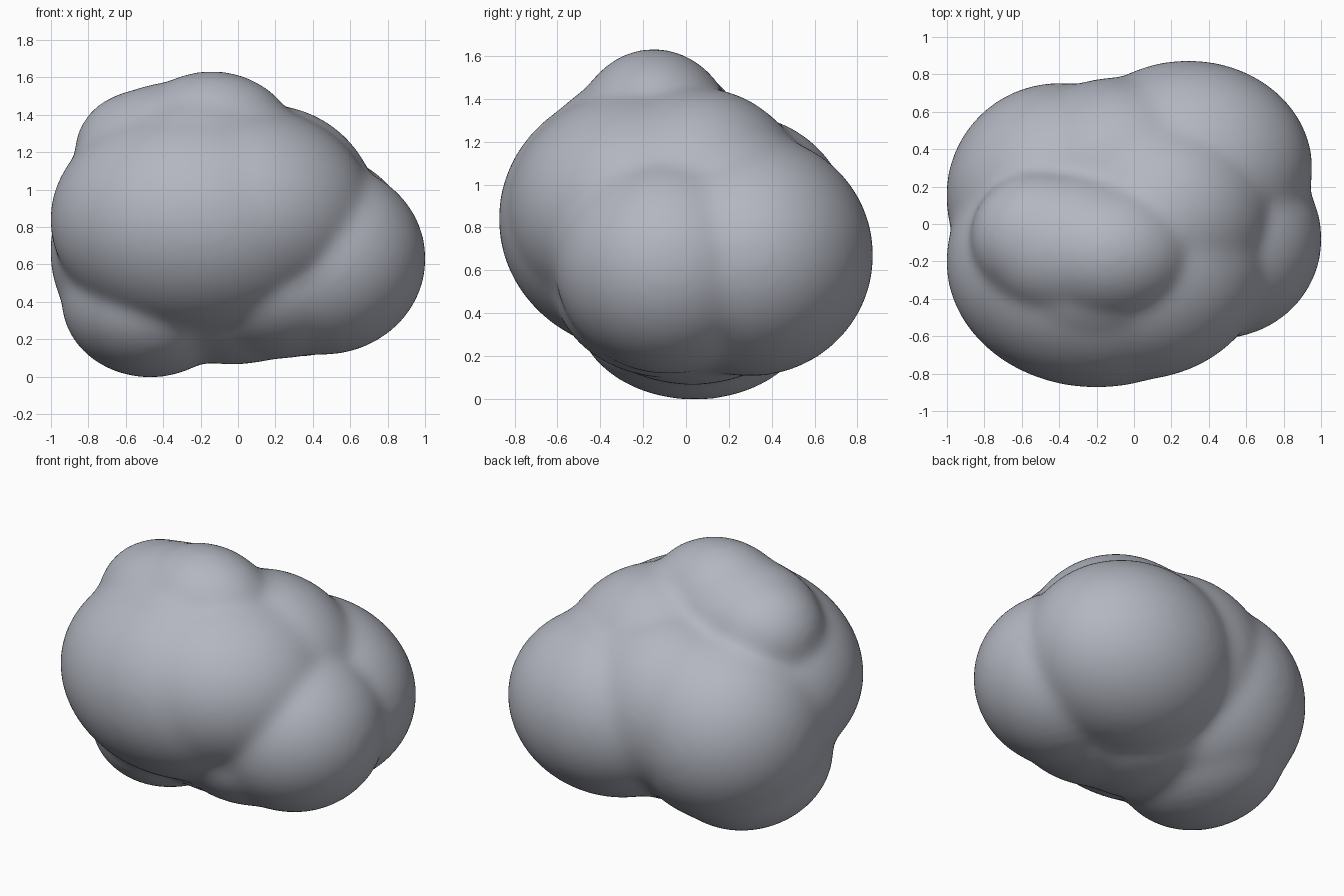
import bpy
import bmesh
from mathutils import Matrix

# Remove the default cube
cube = bpy.data.objects.get("Cube")
if cube:
    bpy.data.objects.remove(cube, do_unlink=True)

# Soft grey-blue colour
GREY = (0.45, 0.47, 0.53, 1.0)
mat = bpy.data.materials.new("stone_grey")
mat.use_nodes = True
mat.diffuse_color = GREY
bsdf = mat.node_tree.nodes["Principled BSDF"]
bsdf.inputs["Base Color"].default_value = GREY
bsdf.inputs["Roughness"].default_value = 0.6

# Rounded lobes: centre, radii
LOBES = [
    ((-0.20, -0.20, 0.84), (0.80, 0.67, 0.62)),   # front
    ((0.00, -0.18, 0.88), (0.72, 0.65, 0.57)),    # front, left half
    ((-0.20, -0.25, 1.05), (0.55, 0.44, 0.45)),   # brow
    ((-0.14, -0.15, 1.20), (0.47, 0.38, 0.43)),   # crown
    ((-0.33, -0.12, 1.20), (0.50, 0.39, 0.37)),   # crown middle
    ((-0.50, -0.07, 1.20), (0.37, 0.35, 0.33)),   # crown side
    ((0.45, -0.08, 0.63), (0.55, 0.53, 0.51)),    # left
    ((0.29, 0.30, 0.67), (0.66, 0.57, 0.56)),     # back left
    ((0.15, 0.05, 0.85), (0.60, 0.55, 0.60)),     # middle
    ((-0.40, 0.15, 0.67), (0.60, 0.60, 0.60)),    # back right
    ((-0.38, 0.00, 0.70), (0.59, 0.59, 0.59)),    # right
    ((-0.08, 0.25, 0.76), (0.60, 0.53, 0.56)),    # back middle
    ((-0.03, 0.03, 0.49), (0.60, 0.55, 0.42)),    # underside
    ((0.20, -0.06, 0.52), (0.55, 0.55, 0.42)),    # underside, left
    ((-0.47, 0.04, 0.41), (0.47, 0.55, 0.41)),    # foot
]
GROW = 0.006  # makes up for the shrinkage of smoothing

bm = bmesh.new()
for centre, radii in LOBES:
    scale = [r + GROW for r in radii]
    place = Matrix.Translation(centre) @ Matrix.Diagonal((*scale, 1.0))
    bmesh.ops.create_icosphere(bm, subdivisions=5, radius=1.0, matrix=place)
mesh = bpy.data.meshes.new("lumpy_body")
bm.to_mesh(mesh)
bm.free()
mesh.materials.append(mat)
body = bpy.data.objects.new("lumpy_body", mesh)
bpy.context.collection.objects.link(body)

# Fuse the lobes and soften the creases between them
fuse = body.modifiers.new("fuse", 'REMESH')
fuse.mode = 'VOXEL'
fuse.voxel_size = 0.022
fuse.use_smooth_shade = True
soften = body.modifiers.new("soften", 'SMOOTH')
soften.factor = 0.5
soften.iterations = 45
